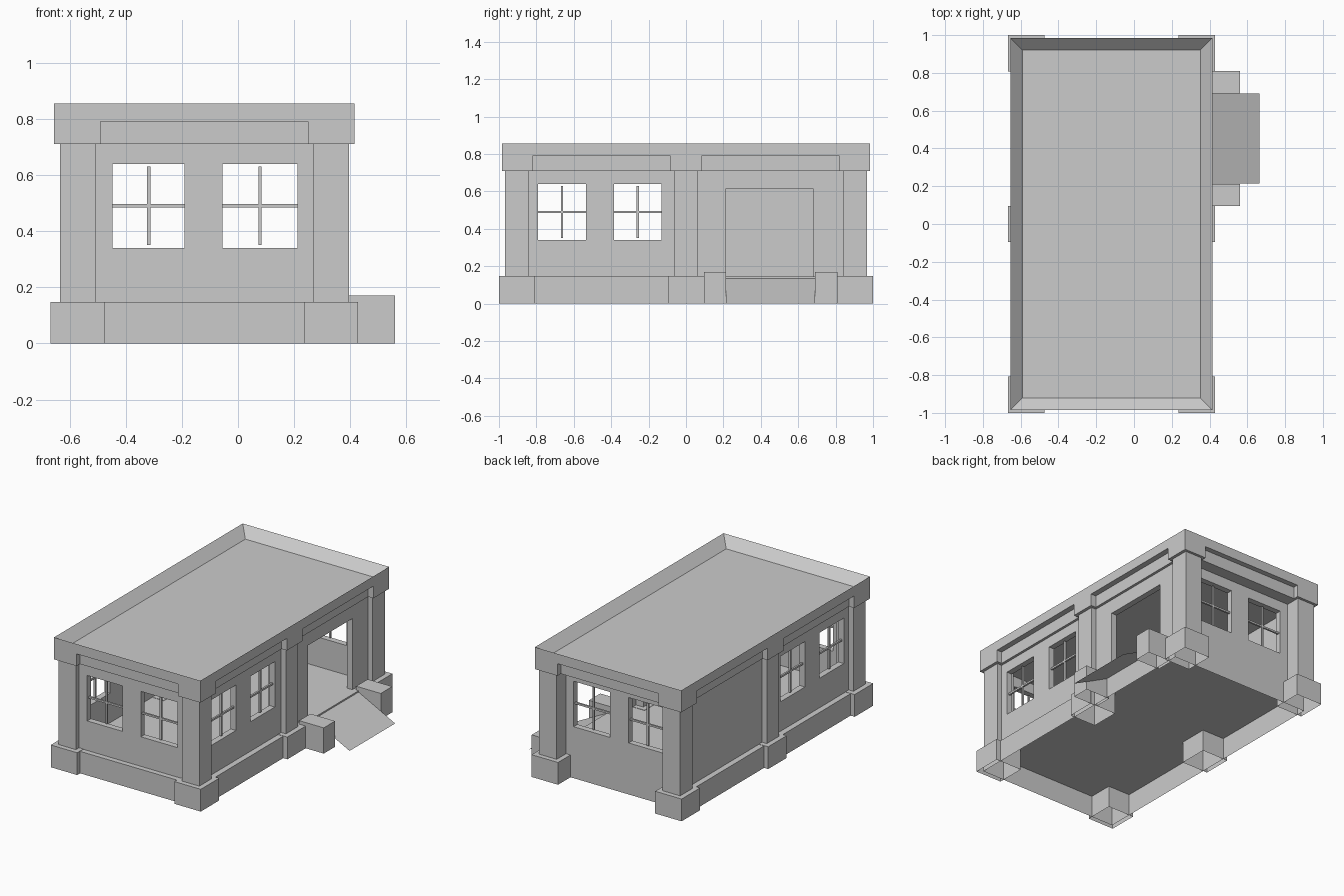
import bpy, bmesh
from mathutils import Vector

if "Cube" in bpy.data.objects:
    bpy.data.objects.remove(bpy.data.objects["Cube"], do_unlink=True)

CX = -0.12                                   # centre line of the building
BASE_H, EAVE, CORNICE, TOP = 0.145, 0.71, 0.79, 0.855
SILL, HEAD, WALL_T = 0.34, 0.64, 0.04
WALL_X, FRONT_Y, BACK_Y = 0.48, -0.935, 0.87  # wall planes, x measured from centre


def finish(name, bm):
    mesh = bpy.data.meshes.new(name)
    bm.to_mesh(mesh)
    bm.free()
    obj = bpy.data.objects.new(name, mesh)
    bpy.context.collection.objects.link(obj)
    return obj


def box_mesh(lo, hi, open_bottom=False):
    lo, hi = Vector(lo), Vector(hi)
    bm = bmesh.new()
    bmesh.ops.create_cube(bm, size=1)
    for v in bm.verts:
        v.co = (lo + hi) / 2 + v.co * (hi - lo)
    if open_bottom:
        down = [f for f in bm.faces if f.normal.z < -0.5]
        bmesh.ops.delete(bm, geom=down, context='FACES_ONLY')
    return bm


def box(name, lo, hi, open_bottom=False):
    return finish(name, box_mesh(lo, hi, open_bottom))


def wall(name, axis, plane, inward, span, openings):
    """Upright wall with rectangular openings (u0, u1, z0, z1)."""
    us = sorted({*span, *(u for o in openings for u in o[:2])})
    zs = sorted({BASE_H, EAVE, *(z for o in openings for z in o[2:])})

    def point(u, z):
        return (plane, u, z) if axis == 'X' else (u, plane, z)

    bm = bmesh.new()
    for u0, u1 in zip(us, us[1:]):
        for z0, z1 in zip(zs, zs[1:]):
            um, zm = (u0 + u1) / 2, (z0 + z1) / 2
            if any(a < um < b and c < zm < d for a, b, c, d in openings):
                continue
            corners = [(u0, z0), (u1, z0), (u1, z1), (u0, z1)]
            bm.faces.new([bm.verts.new(point(*c)) for c in corners])
    bmesh.ops.remove_doubles(bm, verts=bm.verts, dist=0.0001)
    # Give the wall thickness towards the room
    out = bmesh.ops.extrude_face_region(bm, geom=bm.faces[:], use_keep_orig=True)
    shift = Vector((inward, 0, 0) if axis == 'X' else (0, inward, 0)) * WALL_T
    verts = [g for g in out["geom"] if isinstance(g, bmesh.types.BMVert)]
    bmesh.ops.translate(bm, verts=verts, vec=shift)
    bmesh.ops.recalc_face_normals(bm, faces=bm.faces[:])
    return finish(name, bm)


def window_bars(name, axis, plane, u0, u1):
    """Crossed glazing bars in the middle of a window opening."""
    t = 0.006
    um, zm = (u0 + u1) / 2, (SILL + HEAD) / 2
    spans = {"rail": (u0, u1, zm - t, zm + t),
             "upright": (um - t, um + t, SILL + 0.01, HEAD - 0.01)}
    for part, (a, b, c, d) in spans.items():
        if axis == 'X':
            lo, hi = (plane - t, a, c), (plane + t, b, d)
        else:
            lo, hi = (a, plane - t, c), (b, plane + t, d)
        box(f"{name}_{part}", lo, hi)


# Plinth, its top forming the floor and outer ledge
box("plinth", (CX - 0.518, -0.97, 0), (CX + 0.518, BACK_Y, BASE_H), True)

# Walls with window and door openings
end_windows = [(-0.447, -0.19), (-0.055, 0.212)]
side_windows = [(-0.79, -0.535), (-0.385, -0.13)]
door = (0.215, 0.68, BASE_H, 0.615)
end_span = (CX - WALL_X, CX + WALL_X)
side_span = (FRONT_Y + WALL_T, BACK_Y - WALL_T)
for name, axis, plane, inward, span, windows, extra in (
        ("front", 'Y', FRONT_Y, 1, end_span, end_windows, []),
        ("back", 'Y', BACK_Y, -1, end_span, end_windows, []),
        ("left", 'X', CX + WALL_X, -1, side_span, side_windows, [door]),
        ("right", 'X', CX - WALL_X, 1, side_span, side_windows, [])):
    holes = [(a, b, SILL, HEAD) for a, b in windows] + extra
    wall(f"{name}_wall", axis, plane, inward, span, holes)
    for i, (a, b) in enumerate(windows):
        window_bars(f"{name}_window_{i + 1}", axis, plane + inward * WALL_T / 2, a, b)


# Pillars with a base block and a cornice block, at corners and mid sides
def pillar_part(name, sx, sy, half_x, half_y, size, z0, z1, open_bottom=False):
    xs = sorted((CX + sx * half_x, CX + sx * (half_x - size)))
    ys = sorted((sy * half_y, sy * (half_y - size))) if sy else (-size / 2, size / 2)
    box(name, (xs[0], ys[0], z0), (xs[1], ys[1], z1), open_bottom)


for sx, side in ((1, "left"), (-1, "right")):
    for sy, place in ((-1, "front"), (0, "middle"), (1, "back")):
        tag = f"{place}_{side}"
        pillar_part(f"{tag}_pillar_base", sx, sy, 0.548, 1.0, 0.193, 0, BASE_H + 0.002, True)
        pillar_part(f"{tag}_pillar", sx, sy, 0.515, 0.968, 0.128, BASE_H, EAVE)
        pillar_part(f"{tag}_cornice_block", sx, sy, 0.535, 0.985, 0.165, EAVE, CORNICE)

# Recessed frieze and ceiling under the cornice
box("frieze", (CX - 0.497, -0.95, EAVE), (CX + 0.497, 0.95, CORNICE))

# Cornice slab with a sunken roof and sloping parapet
bm = box_mesh((CX - 0.535, -0.985, CORNICE), (CX + 0.535, 0.985, TOP))
roof = [f for f in bm.faces if f.normal.z > 0.5]
bmesh.ops.inset_region(bm, faces=roof, thickness=0.09, depth=0)
for v in roof[0].verts:
    v.co.z = CORNICE + 0.003
finish("cornice_and_roof", bm)

# Entrance cheek blocks and ramp
for name, y0, y1 in (("front_cheek", 0.095, 0.213), ("back_cheek", 0.69, 0.81)):
    box(name, (CX + 0.5, y0, 0), (0.56, y1, 0.17), True)
bm = bmesh.new()
edge = [(0.665, 0.215, 0), (0.665, 0.69, 0), (0.385, 0.69, 0.142), (0.385, 0.215, 0.142)]
bm.faces.new([bm.verts.new(p) for p in edge])
finish("entrance_ramp", bm)
